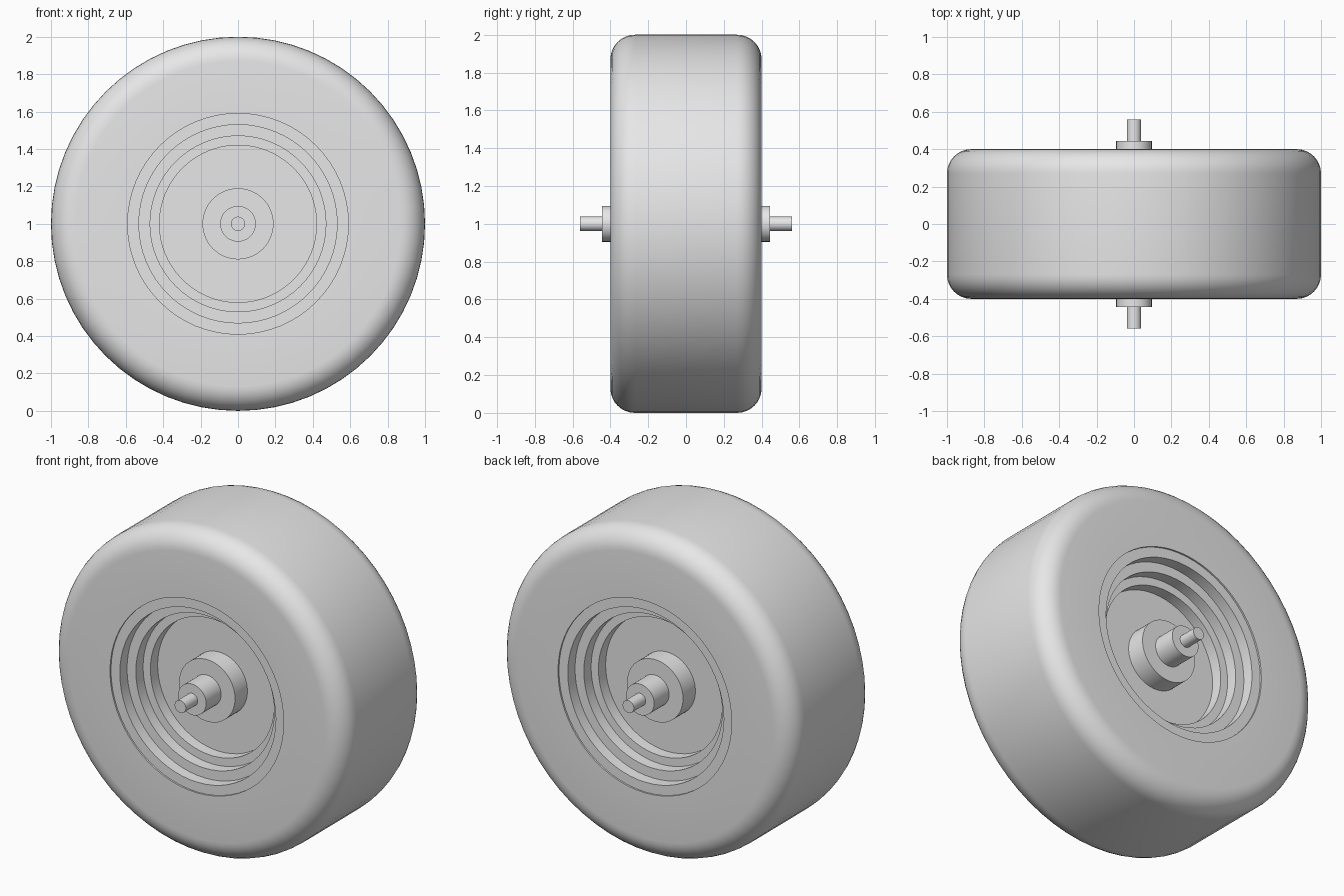
import bpy
import bmesh
from math import cos, sin, pi, radians

cube = bpy.data.objects.get("Cube")
if cube:
    bpy.data.objects.remove(cube, do_unlink=True)

SEGMENTS = 64
CENTRE_Z = 1.0

grey = bpy.data.materials.new("plain_grey")
grey.use_nodes = True
colour = (0.8, 0.8, 0.8, 1)
grey.diffuse_color = colour
grey.node_tree.nodes["Principled BSDF"].inputs["Base Color"].default_value = colour


def lathe(name, half, closed=False):
    """Spin a (radius, y) half profile, mirrored front to back, about the axle."""
    profile = [(r, -y) for r, y in half] + [(r, y) for r, y in reversed(half)]
    if closed:
        profile.append(profile[0])
    bm = bmesh.new()
    verts = [bm.verts.new((r, y, 0)) for r, y in profile]
    edges = [bm.edges.new(pair) for pair in zip(verts, verts[1:])]
    bmesh.ops.spin(bm, geom=verts + edges, cent=(0, 0, 0), axis=(0, 1, 0),
                   angle=2 * pi, steps=SEGMENTS)
    bmesh.ops.remove_doubles(bm, verts=bm.verts, dist=0.0005)
    bmesh.ops.recalc_face_normals(bm, faces=bm.faces)
    mesh = bpy.data.meshes.new(name)
    bm.to_mesh(mesh)
    bm.free()
    mesh.materials.append(grey)
    obj = bpy.data.objects.new(name, mesh)
    obj.location.z = CENTRE_Z
    bpy.context.collection.objects.link(obj)
    bpy.ops.object.select_all(action="DESELECT")
    obj.select_set(True)
    bpy.context.view_layer.objects.active = obj
    bpy.ops.object.shade_smooth_by_angle(angle=radians(30))
    return obj


# Tyre: flat tread, rounded shoulders, flat sidewalls
ROUND, WIDTH, STEPS = 0.13, 0.4, 8
arc = [i * pi / 2 / STEPS for i in range(STEPS + 1)]
shoulder = [(1 - ROUND + ROUND * sin(a), WIDTH - ROUND + ROUND * cos(a)) for a in arc]
lathe("tyre", [(0.59, WIDTH)] + shoulder, closed=True)

# Rim: stepped dish on both sides
rim, depth = [(0, 0.18)], 0.18
for radius in (0.42, 0.47, 0.53):
    rim += [(radius, depth), (radius, depth + 0.07)]
    depth += 0.07
lathe("rim", rim + [(0.59, depth)])

# Hub, collar and axle: solid cylinders on the wheel axis
for name, radius, reach in (("hub", 0.19, 0.3), ("collar", 0.095, 0.445),
                            ("axle", 0.038, 0.56)):
    lathe(name, [(0, reach), (radius, reach)])
